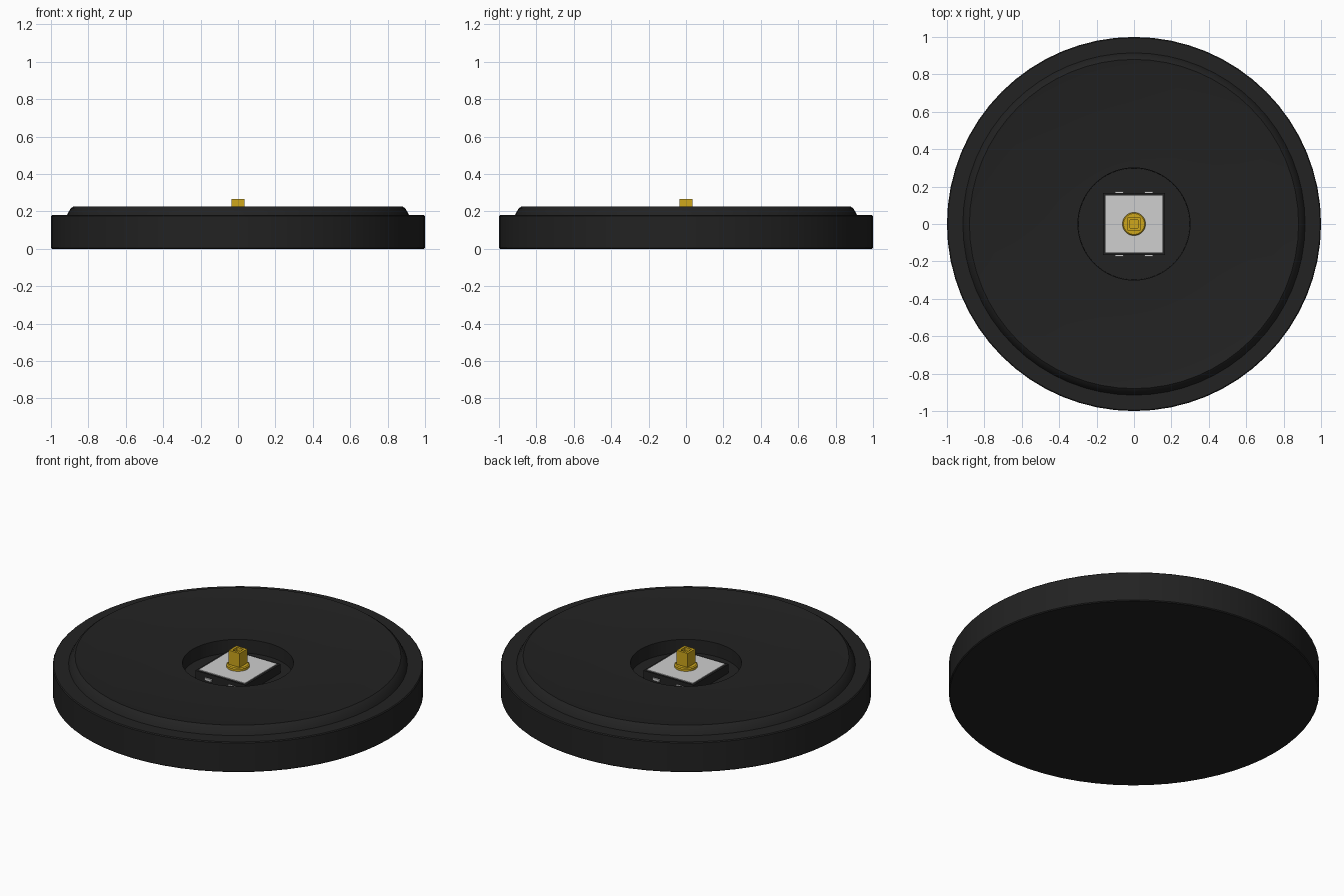
import bpy, bmesh, math

if "Cube" in bpy.data.objects:
    bpy.data.objects.remove(bpy.data.objects["Cube"])

def material(name, rgb):
    m = bpy.data.materials.new(name)
    m.diffuse_color = (*rgb, 1)
    m.use_nodes = True
    m.node_tree.nodes["Principled BSDF"].inputs["Base Color"].default_value = m.diffuse_color
    return m

BLACK = material("matte black", (0.016, 0.016, 0.016))
WHITE = material("light grey", (0.62, 0.62, 0.62))
GOLD = material("gold", (0.62, 0.39, 0.012))

def finish(bm, name, mat, smooth=True):
    bmesh.ops.recalc_face_normals(bm, faces=bm.faces)
    me = bpy.data.meshes.new(name)
    bm.to_mesh(me)
    bm.free()
    ob = bpy.data.objects.new(name, me)
    bpy.context.collection.objects.link(ob)
    me.materials.append(mat)
    if smooth:
        bpy.ops.object.select_all(action='DESELECT')
        ob.select_set(True)
        bpy.context.view_layer.objects.active = ob
        bpy.ops.object.shade_smooth_by_angle(angle=math.radians(25))
    return ob

def lathe(name, profile, mat, sides=64):
    # profile runs from axis to axis as (radius, z)
    bm = bmesh.new()
    rings = []
    for r, z in profile:
        if r == 0:
            rings.append([bm.verts.new((0, 0, z))])
        else:
            rings.append([bm.verts.new((r * math.cos(2 * math.pi * i / sides),
                                        r * math.sin(2 * math.pi * i / sides), z))
                          for i in range(sides)])
    for a, b in zip(rings, rings[1:]):
        for i in range(sides):
            j = (i + 1) % sides
            vs = [a[i % len(a)], a[j % len(a)], b[j % len(b)], b[i % len(b)]]
            bm.faces.new(list(dict.fromkeys(vs)))
    return finish(bm, name, mat)

def box_bm(x, y, z0, z1, cx=0, cy=0):
    bm = bmesh.new()
    bmesh.ops.create_cube(bm, size=1)
    for v in bm.verts:
        v.co = (cx + v.co.x * x, cy + v.co.y * y, z0 + (v.co.z + 0.5) * (z1 - z0))
    return bm

# round housing: stepped rim, dished top and central well
dish = [(0.88 - 0.58 * t, 0.225 - 0.038 * math.sin(t * math.pi / 2))
        for t in (0.02, 0.2, 0.4, 0.6, 0.8, 1.0)]
lathe("housing", [(0, 0), (0.995, 0), (1, 0.005), (1, 0.175), (0.995, 0.18),
                  (0.915, 0.18), (0.91, 0.19), (0.895, 0.215), (0.88, 0.226)]
      + dish + [(0.298, 0.108), (0, 0.108)], BLACK)

# square socket in the well, with its light top plate
finish(box_bm(0.33, 0.33, 0.105, 0.161), "socket_body", BLACK, False)
finish(box_bm(0.305, 0.305, 0.155, 0.165), "socket_plate", WHITE, False)

# contact pads on the front and back of the socket
for side in (-1, 1):
    for x in (-0.078, 0.078):
        where = ("front" if side < 0 else "back") + ("_left" if x < 0 else "_right")
        finish(box_bm(0.045, 0.012, 0.122, 0.137, x, side * 0.167),
               "contact_pad_" + where, WHITE, False)

# gold collar and square pin with a sunken top
lathe("pin_collar", [(0, 0.16), (0.062, 0.16), (0.062, 0.178), (0.056, 0.183),
                     (0, 0.183)], GOLD, 32)
bm = box_bm(0.072, 0.072, 0.18, 0.266)
top = max(bm.faces, key=lambda f: f.calc_center_median().z)
bmesh.ops.inset_region(bm, faces=[top], thickness=0.02)
inner = bmesh.ops.extrude_discrete_faces(bm, faces=[top])["faces"]
bmesh.ops.translate(bm, verts=inner[0].verts, vec=(0, 0, -0.02))
finish(bm, "centre_pin", GOLD, False)
